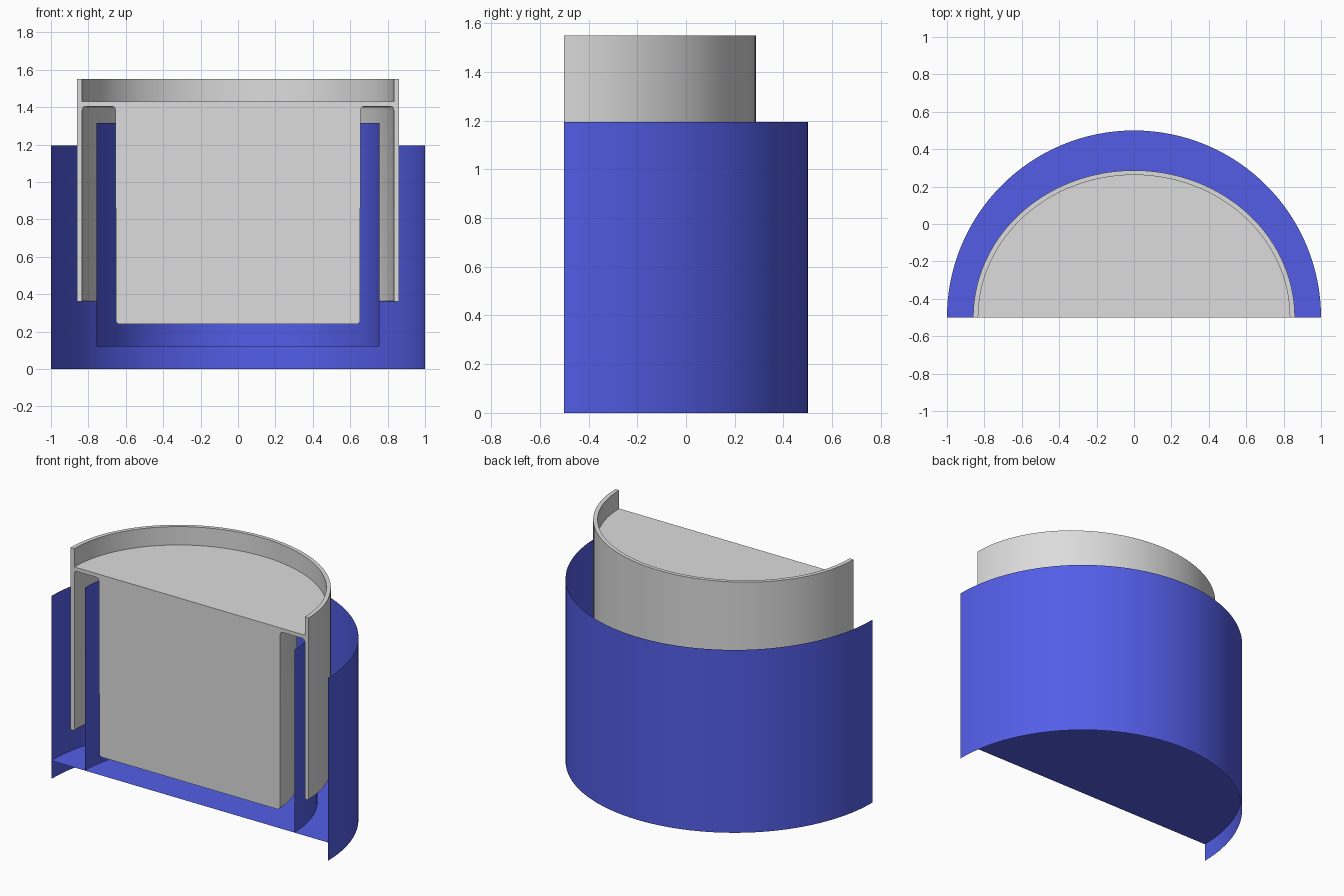
import bpy, bmesh, math

if "Cube" in bpy.data.objects:
    bpy.data.objects.remove(bpy.data.objects["Cube"])

STEPS = 64      # segments around the half turn
CUT_Y = -0.5    # plane of the section cut


def material(name, color):
    mat = bpy.data.materials.new(name)
    mat.diffuse_color = (*color, 1)
    mat.use_nodes = True
    mat.node_tree.nodes["Principled BSDF"].inputs["Base Color"].default_value = mat.diffuse_color
    return mat


def finish(name, bm, mat):
    mesh = bpy.data.meshes.new(name)
    bm.to_mesh(mesh)
    bm.free()
    obj = bpy.data.objects.new(name, mesh)
    bpy.context.collection.objects.link(obj)
    mesh.materials.append(mat)
    bpy.ops.object.select_all(action='DESELECT')
    obj.select_set(True)
    bpy.context.view_layer.objects.active = obj
    bpy.ops.object.shade_smooth_by_angle(angle=math.radians(30))
    return obj


def half_turn(name, profile, mat, depth=1.0, solid=False):
    """Sweep an (r, z) profile half way round; depth squashes it along y."""
    bm = bmesh.new()
    rings = []
    axis = {}
    for s in range(STEPS + 1):
        a = math.pi * s / STEPS
        ring = []
        for i, (r, z) in enumerate(profile):
            if r == 0:
                if i not in axis:
                    axis[i] = bm.verts.new((0, CUT_Y, z))
                ring.append(axis[i])
            else:
                ring.append(bm.verts.new((r * math.cos(a), CUT_Y + depth * r * math.sin(a), z)))
        rings.append(ring)
    for a, b in zip(rings, rings[1:]):
        for i in range(len(profile) - 1):
            quad = list(dict.fromkeys((a[i], b[i], b[i + 1], a[i + 1])))
            bm.faces.new(quad)
    if solid:
        # flat section face; the profile starts and ends on the axis
        bm.faces.new(rings[0] + rings[-1][-2:0:-1])
        bmesh.ops.recalc_face_normals(bm, faces=bm.faces)
    return finish(name, bm, mat)


blue = material("blue", (0.087, 0.112, 0.807))
grey = material("light_grey", (0.716, 0.716, 0.716))

# Thin cup: outer wall, raised floor and inner tube
half_turn("outer_wall", [(1, 0), (1, 1.195)], blue)
half_turn("cup_floor", [(0, 0.12), (1, 0.12)], blue)
half_turn("inner_tube", [(0.757, 0.12), (0.757, 1.315)], blue)

# Solid plunger: core, top plate and hanging skirt with raised rim
plunger = [(0, 0.24), (0.64, 0.24), (0.652, 0.252), (0.655, 1.385), (0.66, 1.4),
           (0.675, 1.405), (0.815, 1.405), (0.828, 1.4), (0.833, 1.385),
           (0.833, 0.365), (0.838, 0.36), (0.855, 0.36), (0.86, 0.365),
           (0.86, 1.55), (0.833, 1.55), (0.833, 1.43), (0, 1.43)]
half_turn("plunger", plunger, grey, depth=0.915, solid=True)
